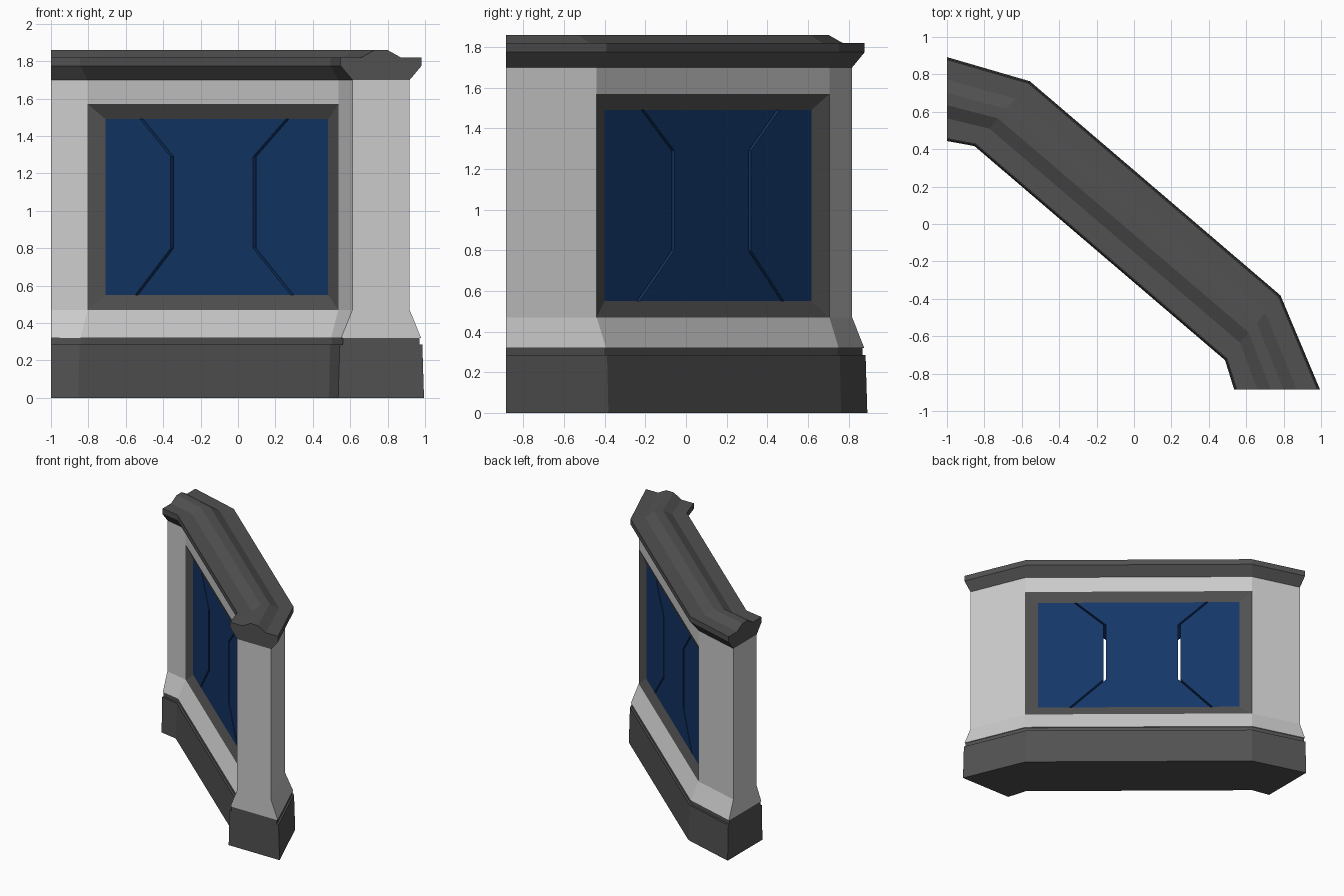
import bpy
import bmesh
from mathutils import Vector

cube = bpy.data.objects.get("Cube")
if cube:
    bpy.data.objects.remove(cube, do_unlink=True)


def make_material(name, color):
    mat = bpy.data.materials.new(name)
    mat.use_nodes = True
    mat.diffuse_color = color
    mat.node_tree.nodes["Principled BSDF"].inputs["Base Color"].default_value = color
    return mat


dark = make_material("dark grey trim", (0.083, 0.083, 0.083, 1))
light = make_material("light grey wall", (0.6, 0.6, 0.6, 1))
blue = make_material("deep blue panel", (0.0068, 0.038, 0.14, 1))


def loft(name, rings, mat, cyclic=False):
    """Skin a row of equal-length rings; cap the ends or join last to first."""
    bm = bmesh.new()
    rows = [[bm.verts.new(p) for p in ring] for ring in rings]
    pairs = list(zip(rows, rows[1:]))
    if cyclic:
        pairs.append((rows[-1], rows[0]))
    else:
        bm.faces.new(rows[0])
        bm.faces.new(rows[-1])
    n = len(rows[0])
    for a, b in pairs:
        for i in range(n):
            j = (i + 1) % n
            bm.faces.new((a[i], a[j], b[j], b[i]))
    bmesh.ops.recalc_face_normals(bm, faces=bm.faces)
    mesh = bpy.data.meshes.new(name)
    bm.to_mesh(mesh)
    bm.free()
    mesh.materials.append(mat)
    obj = bpy.data.objects.new(name, mesh)
    bpy.context.collection.objects.link(obj)
    return obj


# Plan path: corner points of the bent wall, and the half-width vector at each
bend_a, bend_b = Vector((-0.705, 0.59, 0)), Vector((0.635, -0.555, 0))
along = (bend_b - bend_a).normalized()
across = Vector((-along.y, along.x, 0))
middle = (bend_a + bend_b) / 2
half_len = (bend_b - bend_a).length / 2
half_width = 0.2235
stations = [
    (Vector((-1, 0.668, 0)), Vector((0, 0.22, 0))),
    (bend_a, across * half_width),
    (bend_b, across * half_width),
    (Vector((0.765, -0.885, 0)), Vector((0.225, 0, 0))),
]


def sweep(name, side, mat, first=0, last=3):
    """Sweep a symmetric cross-section, given as its outer side from the bottom up."""
    profile = side + [(-t, z) for t, z in reversed(side)]
    rings = [[c + v * t + Vector((0, 0, z)) for t, z in profile]
             for c, v in stations[first:last + 1]]
    return loft(name, rings, mat)


WALL = 0.68
SILL, HEAD, TOP = 0.47, 1.57, 1.70

# Plinth with a shadow recess, flared skirt, and moulded coping
sweep("plinth", [(1.02, 0), (0.98, 0.285), (0.91, 0.285), (0.91, 0.32)], dark)
sweep("skirt", [(0.95, 0.32), (WALL, SILL)], light)
sweep("coping", [(WALL, TOP), (0.96, 1.775), (0.96, 1.82), (0.47, 1.82), (0.15, 1.86)], dark)

# Solid end piers and the header over the opening
sweep("right_pier", [(WALL, SILL), (WALL, TOP)], light, 0, 1)
sweep("left_pier", [(WALL, SILL), (WALL, TOP)], light, 2, 3)
sweep("header", [(WALL, HEAD), (WALL, TOP)], light, 1, 2)


def place(u, v, z):
    return middle + along * u + across * v + Vector((0, 0, z))


# Bevelled frame, sloping in from both wall faces to the panels
face, recess = WALL * half_width, 0.12
glass_u, glass_low, glass_high = 0.783, 0.55, 1.49


def rectangle(u, low, high, v):
    return [place(-u, v, low), place(u, v, low), place(u, v, high), place(-u, v, high)]


loft("window_frame", [
    rectangle(half_len, SILL, HEAD, -face),
    rectangle(glass_u, glass_low, glass_high, -recess),
    rectangle(glass_u, glass_low, glass_high, recess),
    rectangle(half_len, SILL, HEAD, face),
], dark, cyclic=True)

# Three panels parted by narrow open slits
gap = 0.010
heights = (glass_low, 0.80, 1.29, glass_high)
left_slit = list(zip((-0.565, -0.315, -0.315, -0.53), heights))
right_slit = list(zip((0.53, 0.265, 0.265, 0.495), heights))
left_edge = [(-glass_u, z) for z in heights]
right_edge = [(glass_u, z) for z in heights]


def panel(name, start, end, start_gap, end_gap):
    outline = [(u + start_gap, z) for u, z in start]
    outline += [(u - end_gap, z) for u, z in reversed(end)]
    loft(name, [[place(u, v, z) for u, z in outline] for v in (-recess, recess)], blue)


panel("right_panel", left_edge, left_slit, 0, gap)
panel("centre_panel", left_slit, right_slit, gap, gap)
panel("left_panel", right_slit, right_edge, gap, 0)
